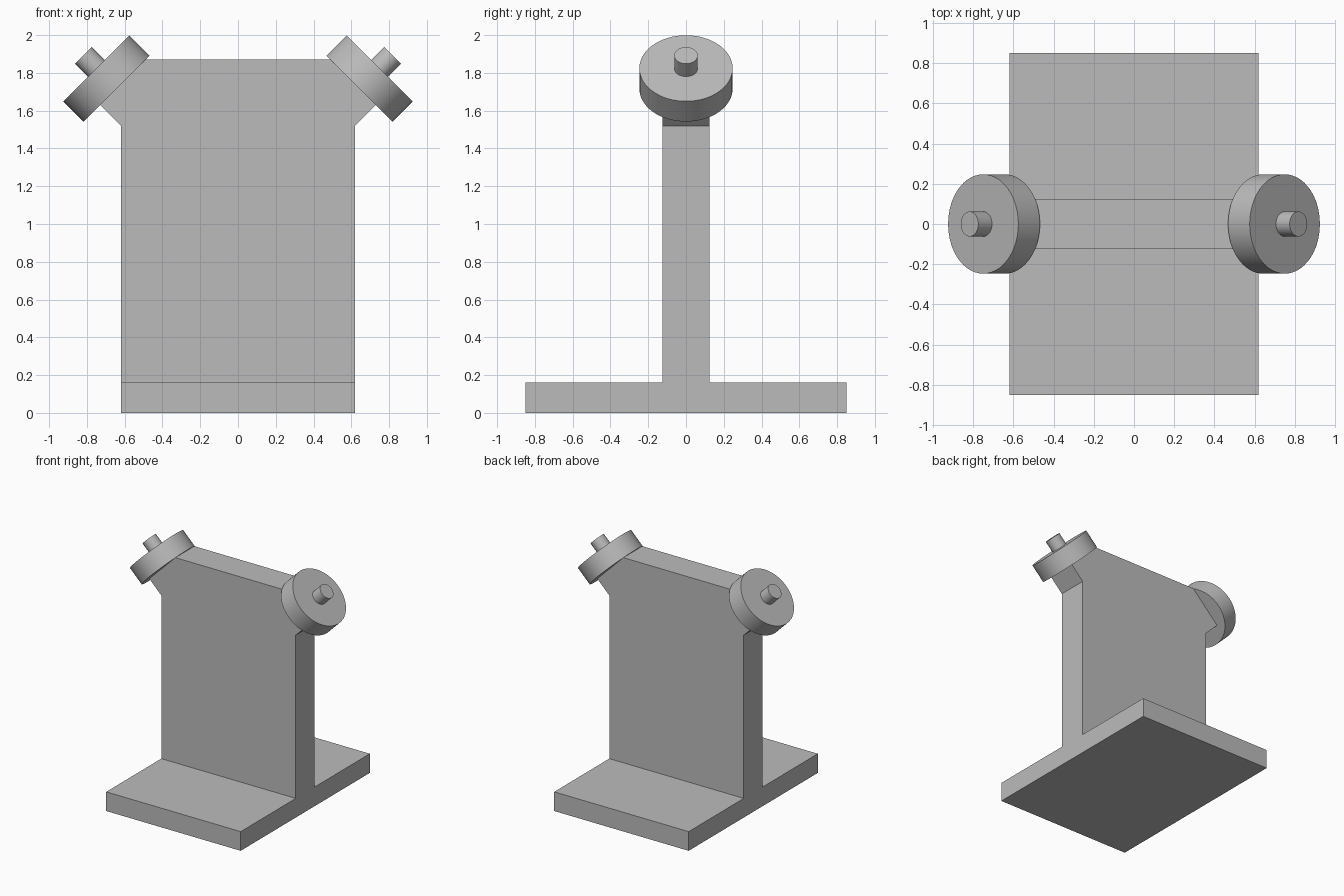
import bpy
import bmesh
import math
from mathutils import Matrix, Vector

default = bpy.data.objects.get("Cube")
if default:
    bpy.data.objects.remove(default, do_unlink=True)

# Single grey finish
grey = bpy.data.materials.new("plain_grey")
grey.use_nodes = True
colour = (0.5, 0.5, 0.5, 1)
grey.diffuse_color = colour
grey.node_tree.nodes["Principled BSDF"].inputs["Base Color"].default_value = colour


def finish(name, bm):
    bmesh.ops.recalc_face_normals(bm, faces=bm.faces)
    mesh = bpy.data.meshes.new(name)
    bm.to_mesh(mesh)
    bm.free()
    mesh.materials.append(grey)
    obj = bpy.data.objects.new(name, mesh)
    bpy.context.collection.objects.link(obj)
    return obj


def activate(obj):
    bpy.ops.object.select_all(action="DESELECT")
    obj.select_set(True)
    bpy.context.view_layer.objects.active = obj


def prism(name, half_profile, half_depth):
    """Mirror an x-z half profile and extrude it along y."""
    outline = half_profile + [(-x, z) for x, z in reversed(half_profile)]
    bm = bmesh.new()
    face = bm.faces.new([bm.verts.new((x, -half_depth, z)) for x, z in outline])
    new = bmesh.ops.extrude_face_region(bm, geom=[face])["geom"]
    moved = [v for v in new if isinstance(v, bmesh.types.BMVert)]
    bmesh.ops.translate(bm, vec=(0, 2 * half_depth, 0), verts=moved)
    return finish(name, bm)


def cylinder(name, radius, start, end):
    axis = end - start
    turn = axis.to_track_quat("Z", "Y").to_matrix().to_4x4()
    bm = bmesh.new()
    bmesh.ops.create_cone(bm, cap_ends=True, segments=64, radius1=radius,
                          radius2=radius, depth=axis.length,
                          matrix=Matrix.Translation((start + end) / 2) @ turn)
    activate(finish(name, bm))
    bpy.ops.object.shade_smooth_by_angle(angle=math.radians(40))


# Upright with angled shoulders, fused to the foot plate
stand = prism("stand", [(0.62, 0.05), (0.62, 1.52), (0.73, 1.63), (0.49, 1.87)], 0.125)
foot = prism("foot_plate", [(0.62, 0), (0.62, 0.16)], 0.85)
fuse = stand.modifiers.new("fuse", "BOOLEAN")
fuse.operation = "UNION"
fuse.solver = "EXACT"
fuse.object = foot
activate(stand)
bpy.ops.object.modifier_apply(modifier=fuse.name)
bpy.data.objects.remove(foot, do_unlink=True)
bm = bmesh.new()
bm.from_mesh(stand.data)
bmesh.ops.dissolve_limit(bm, angle_limit=math.radians(1), verts=bm.verts, edges=bm.edges)
bm.to_mesh(stand.data)
bm.free()

# Tilted wheel and axle pin on each shoulder
for side, sign in (("left", 1), ("right", -1)):
    axis = Vector((sign, 0, 1)).normalized()
    inner = Vector((sign * 0.643, 0, 1.717))
    cylinder(side + "_wheel", 0.247, inner, inner + axis * 0.152)
    cylinder(side + "_axle_pin", 0.062, inner + axis * 0.1, inner + axis * 0.248)
